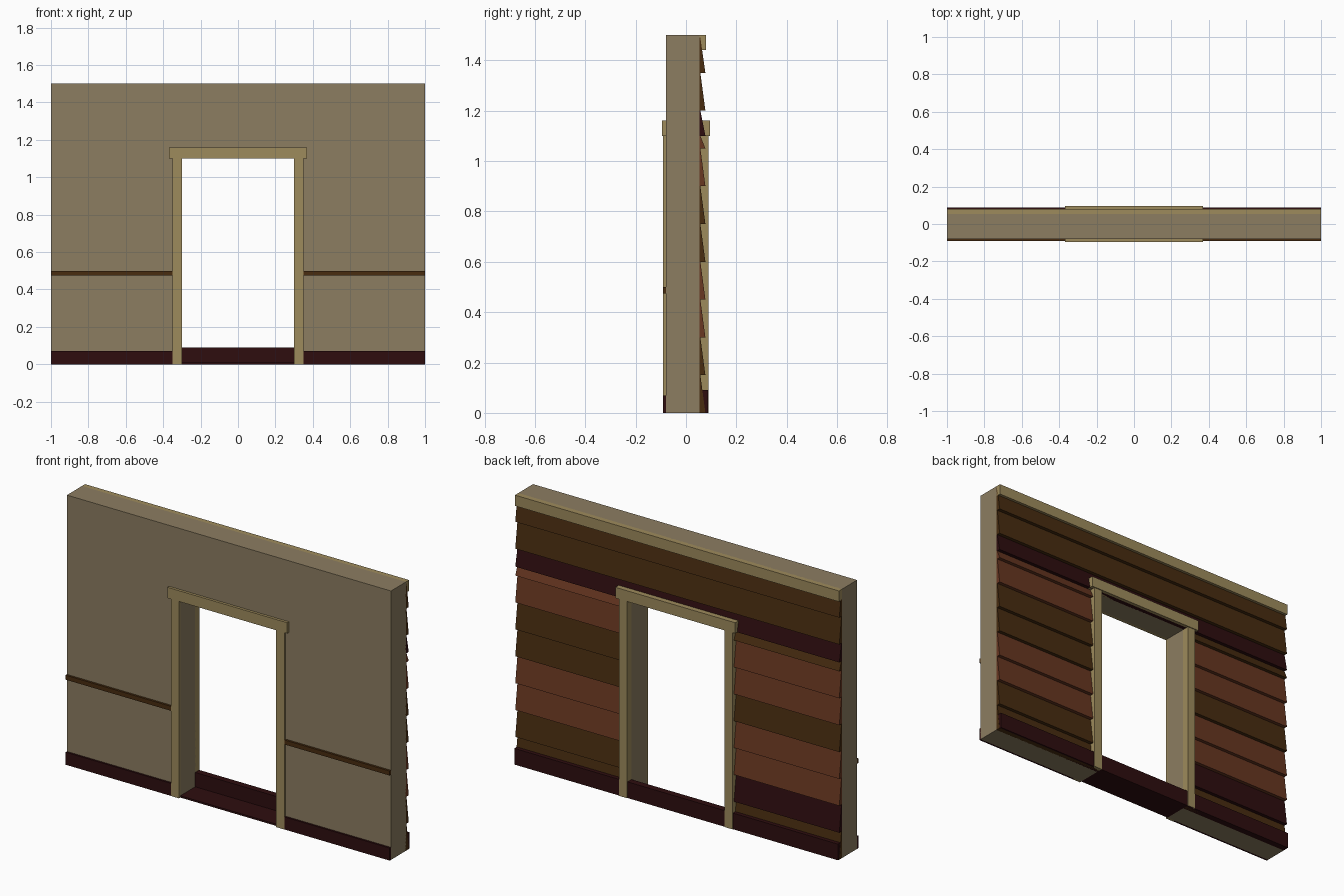
import bpy, bmesh

if "Cube" in bpy.data.objects:
    bpy.data.objects.remove(bpy.data.objects["Cube"])


def material(name, rgb):
    m = bpy.data.materials.new(name)
    lin = [((c / 255 + 0.055) / 1.055) ** 2.4 for c in rgb]
    m.diffuse_color = (*lin, 1)
    m.use_nodes = True
    m.node_tree.nodes["Principled BSDF"].inputs["Base Color"].default_value = m.diffuse_color
    return m


PLASTER = material("plaster", (140, 125, 97))
TRIM = material("tan_trim", (158, 139, 92))
DARK = material("dark_red_wood", (46, 13, 15))
BROWN = material("brown_wood", (72, 44, 16))
RUST = material("rust_wood", (104, 55, 33))


def extrude(name, points, direction, mat):
    """Flat outline pushed along a direction."""
    bm = bmesh.new()
    face = bm.faces.new([bm.verts.new(p) for p in points])
    res = bmesh.ops.extrude_face_region(bm, geom=[face])
    verts = [v for v in res["geom"] if isinstance(v, bmesh.types.BMVert)]
    bmesh.ops.translate(bm, verts=verts, vec=direction)
    bmesh.ops.recalc_face_normals(bm, faces=bm.faces)
    me = bpy.data.meshes.new(name)
    bm.to_mesh(me)
    bm.free()
    me.materials.append(mat)
    ob = bpy.data.objects.new(name, me)
    bpy.context.collection.objects.link(ob)
    return ob


def box(name, x, y, z, mat):
    pts = [(x[0], y[0], z[0]), (x[1], y[0], z[0]), (x[1], y[0], z[1]), (x[0], y[0], z[1])]
    return extrude(name, pts, (0, y[1] - y[0], 0), mat)


def clapboard(name, x, z, mat):
    # wedge that is thick at its lower edge
    prof = [(0.05, z[0]), (0.077, z[0]), (0.057, z[1]), (0.05, z[1])]
    return extrude(name, [(x[0], a, b) for a, b in prof], (x[1] - x[0], 0, 0), mat)


# Wall slab with door opening
outline = [(-1, 0), (-0.3, 0), (-0.3, 1.1), (0.3, 1.1), (0.3, 0), (1, 0), (1, 1.5), (-1, 1.5)]
extrude("wall", [(x, -0.08, z) for x, z in outline], (0, 0.133, 0), PLASTER)

# Siding beside the door, bottom to top
left = [BROWN, DARK, RUST, RUST, BROWN, RUST, RUST, BROWN]
right = [BROWN, BROWN, RUST, RUST, BROWN, BROWN, RUST, RUST]
for i in range(8):
    z = (0.15 * i, min(0.15 * (i + 1), 1.1))
    clapboard("siding_left", (-1, -0.302), z, left[i])
    clapboard("siding_right", (0.302, 1), z, right[i])

# Siding above the door
for z, mat in (((1.1, 1.2), DARK), ((1.2, 1.35), BROWN), ((1.35, 1.49), BROWN)):
    clapboard("siding_top", (-1, 1), z, mat)

# Outside top trim, outside base board, threshold
box("top_trim", (-1, 1), (0.05, 0.08), (1.44, 1.5), TRIM)
box("outer_base_board", (-0.999, 0.999), (0.051, 0.087), (0, 0.09), DARK)
box("threshold", (-0.3, 0.3), (-0.08, 0.055), (0, 0.01), DARK)

# Door casing, inside and outside
for side, yj, yh in (("inner", (-0.092, -0.079), (-0.095, -0.079)),
                     ("outer", (0.051, 0.09), (0.051, 0.095))):
    for s in (-1, 1):
        box(side + "_jamb", sorted((0.3 * s, 0.35 * s)), yj, (0, 1.1), TRIM)
    box(side + "_header", (-0.37, 0.37), yh, (1.1, 1.16), TRIM)

# Inside skirting and chair rail
for s in (-1, 1):
    xs = sorted((0.35 * s, 1.0 * s))
    box("skirting", xs, (-0.091, -0.079), (0, 0.07), DARK)
    box("chair_rail", xs, (-0.092, -0.079), (0.475, 0.5), BROWN)
